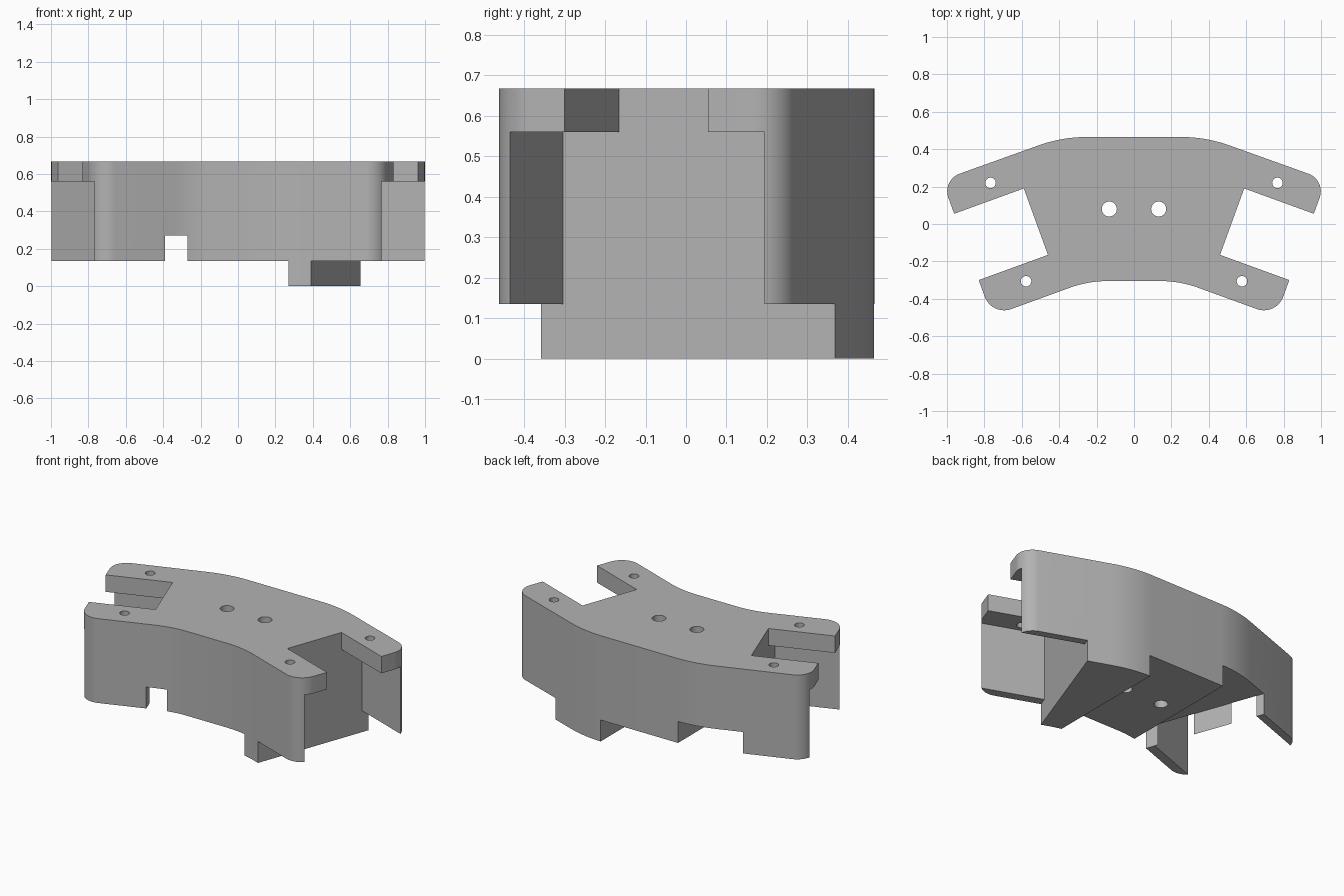
import bpy
import bmesh
from math import cos, sin, tan, radians, pi
from mathutils import Vector

cube = bpy.data.objects.get("Cube")
if cube:
    bpy.data.objects.remove(cube)

TILT = radians(20)
ARM = Vector((cos(TILT), -sin(TILT)))      # direction the arms point
SIDE = Vector((sin(TILT), cos(TILT)))      # direction of the slanted body side
WAIST = Vector((0.46, -0.165))             # front inner corner of the body side
TOP, PLATE, BASE, CHANNEL = 0.667, 0.56, 0.135, 0.27
INNER_X = 0.27                             # straight side of the tab and channel

grey = bpy.data.materials.new("plain grey")
grey.use_nodes = True
colour = (0.45, 0.45, 0.45, 1)
grey.diffuse_color = colour
grey.node_tree.nodes["Principled BSDF"].inputs["Base Color"].default_value = colour


def side_point(t, out=0.0):
    return WAIST + SIDE * t + ARM * out


def mirrored(points):
    return [Vector((-p[0], p[1])) for p in reversed(points)]


def fillet(before, corner, after, radius, steps=12):
    """Points of a round arc replacing a corner."""
    a, b = (before - corner).normalized(), (after - corner).normalized()
    half = a.angle(b) / 2
    centre = corner + (a + b).normalized() * radius / sin(half)
    start = corner + a * radius / tan(half) - centre
    end = corner + b * radius / tan(half) - centre
    sweep = pi - 2 * half
    return [centre + (start * sin(sweep * (1 - i / steps)) + end * sin(sweep * i / steps)) / sin(sweep)
            for i in range(steps + 1)]


def prism(name, points, low, high):
    bm = bmesh.new()
    face = bm.faces.new([bm.verts.new((p[0], p[1], low)) for p in points])
    grown = bmesh.ops.extrude_face_region(bm, geom=[face])["geom"]
    verts = [v for v in grown if isinstance(v, bmesh.types.BMVert)]
    bmesh.ops.translate(bm, verts=verts, vec=(0, 0, high - low))
    bmesh.ops.recalc_face_normals(bm, faces=bm.faces)
    mesh = bpy.data.meshes.new(name)
    bm.to_mesh(mesh)
    bm.free()
    obj = bpy.data.objects.new(name, mesh)
    bpy.context.collection.objects.link(obj)
    mesh.materials.append(grey)
    return obj


def cut(target, points, low, high):
    cutter = prism("cutter", points, low, high)
    cutter.hide_render = True
    mod = target.modifiers.new("cut", "BOOLEAN")
    mod.operation, mod.solver, mod.object = "DIFFERENCE", "EXACT", cutter
    bpy.context.view_layer.objects.active = target
    bpy.ops.object.modifier_apply(modifier=mod.name)
    bpy.data.objects.remove(cutter)


def circle(x, y, radius, count=32):
    return [Vector((x + radius * cos(2 * pi * i / count), y + radius * sin(2 * pi * i / count)))
            for i in range(count)]


# Half outline: front edge, front arm, slanted side, back arm, back edge
front_bend, back_bend = Vector((0.245, -0.305)), Vector((0.385, 0.465))
front_tip, back_tip = Vector((0.76, -0.4925)), Vector((1.027, 0.235))
front_end, back_end = side_point(0, 0.394), side_point(0.378, 0.396)
half = (fillet(Vector((0, -0.305)), front_bend, front_tip, 0.6)
        + fillet(front_bend, front_tip, front_end, 0.11)
        + [front_end, side_point(0), side_point(0.378), back_end]
        + fillet(back_end, back_tip, back_bend, 0.1)
        + fillet(back_tip, back_bend, Vector((0, 0.465)), 0.75))
body = prism("curved_block", half + mirrored(half), 0, TOP)

# Lower the base everywhere except the tab on the left
cut(body, [(-1.5, -1), (INNER_X, -1), (INNER_X, 1), (-1.5, 1)], -0.1, BASE)
cut(body, [side_point(-0.6), side_point(-0.6, 1.5), side_point(1, 1.5), side_point(1)], -0.1, BASE)

# Pockets under the arms, leaving thin front and back walls
pocket = [side_point(-0.148), side_point(-0.148, 0.9), side_point(0.521, 0.9), side_point(0.521)]
for shape in (pocket, mirrored(pocket)):
    cut(body, shape, -0.2, PLATE)

# Matching channel on the right
channel = [Vector((INNER_X, -0.65)), side_point(-0.5), side_point(0.9), Vector((INNER_X, 0.7))]
cut(body, mirrored(channel), -0.3, CHANNEL)

# Bolt holes in the body and the arms
for x, y, radius in ((0.132, 0.08, 0.04), (0.767, 0.22, 0.028), (0.577, -0.306, 0.028)):
    for sign in (-1, 1):
        cut(body, circle(sign * x, y, radius), -0.4, 1)

bpy.ops.object.select_all(action="DESELECT")
body.select_set(True)
bpy.context.view_layer.objects.active = body
bpy.ops.object.shade_smooth_by_angle(angle=radians(30))
